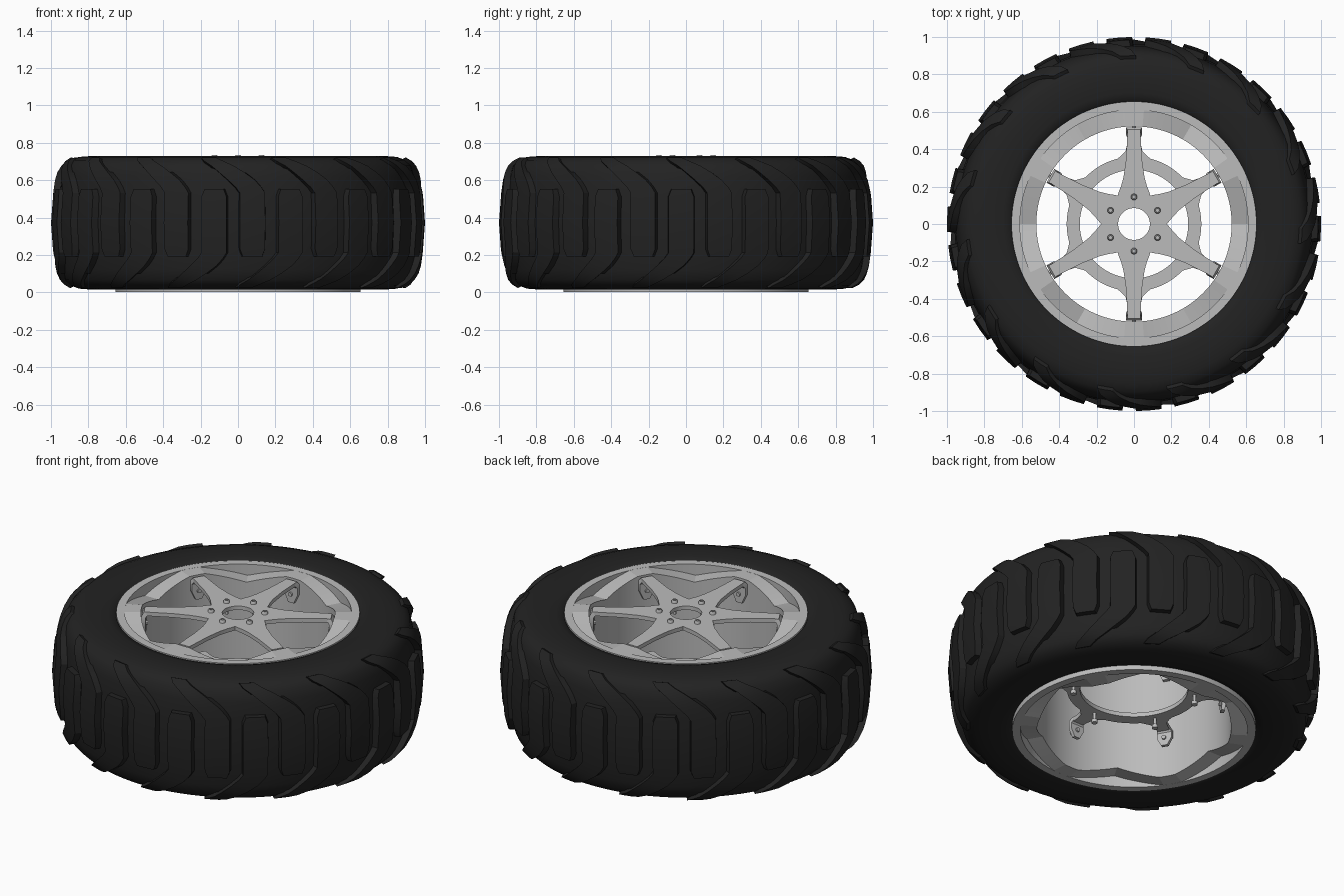
import bpy, bmesh, math
from math import sin, cos, radians, atan2, hypot

if "Cube" in bpy.data.objects:
    bpy.data.objects.remove(bpy.data.objects["Cube"])


def material(name, rgb):
    m = bpy.data.materials.new(name)
    m.diffuse_color = (*rgb, 1)
    m.use_nodes = True
    m.node_tree.nodes["Principled BSDF"].inputs["Base Color"].default_value = m.diffuse_color
    return m


RUBBER = material("black rubber", (0.016, 0.016, 0.016))
METAL = material("light grey metal", (0.5, 0.5, 0.5))
MID = 0.3725          # mid height of the tyre
SPOKES = [30 + 60 * k for k in range(6)]


def pol(r, deg, z):
    return (r * cos(radians(deg)), r * sin(radians(deg)), z)


def make(name, verts, faces, mat, smooth=30):
    me = bpy.data.meshes.new(name)
    me.from_pydata(verts, [], faces)
    bm = bmesh.new()
    bm.from_mesh(me)
    bmesh.ops.recalc_face_normals(bm, faces=bm.faces)
    for f in bm.faces:
        f.smooth = True
    bm.to_mesh(me)
    bm.free()
    me.set_sharp_from_angle(angle=radians(smooth))
    me.materials.append(mat)
    ob = bpy.data.objects.new(name, me)
    bpy.context.collection.objects.link(ob)
    return ob


def loft(sections, closed):
    """Join equal closed cross-sections; wrap round or cap the ends."""
    n, m = len(sections[0]), len(sections)
    verts = [p for s in sections for p in s]
    faces = []
    for i in range(m if closed else m - 1):
        a, b = i * n, (i + 1) % m * n
        for j in range(n):
            k = (j + 1) % n
            faces.append((a + j, a + k, b + k, b + j))
    if not closed:
        faces += [tuple(range(n)), tuple(range((m - 1) * n, m * n))]
    return verts, faces


def merge(parts):
    verts, faces = [], []
    for v, f in parts:
        o = len(verts)
        verts += v
        faces += [tuple(i + o for i in q) for q in f]
    return verts, faces


# Tyre body
half = [(0.64, 0.32), (0.66, 0.345), (0.70, 0.355), (0.78, 0.3575), (0.85, 0.352),
        (0.895, 0.335), (0.925, 0.305), (0.94, 0.25), (0.952, 0.17), (0.96, 0.0)]
prof = half + [(r, -z) for r, z in reversed(half[:-1])]
tyre = [[pol(r, 3.0 * i, MID + z) for r, z in prof] for i in range(120)]
make("tyre", *loft(tyre, True), RUBBER, 40)

# Tread lugs: upright bar in the middle, arm curving over one shoulder
path = [(0, -0.18, 0.984, 3.0), (0, -0.14, 0.99, 3.9), (0, 0.0, 1.0, 3.9), (0, 0.16, 0.988, 3.9),
        (-1.2, 0.19, 0.984, 4.0), (-3.5, 0.23, 0.978, 4.2), (-6.5, 0.27, 0.968, 4.0),
        (-9.5, 0.305, 0.952, 3.6), (-12.5, 0.33, 0.930, 3.2), (-14.5, 0.348, 0.90, 2.6)]


def lug(phi, side):
    secs = []
    for d, z, r, w in path:
        a, zz = phi + d, MID + side * z
        zb = MID + side * (z - (0.03 if z > 0.3 else 0))
        secs.append([pol(r - 0.06, a - w - 0.6, zb), pol(r, a - w, zz),
                     pol(r, a, zz), pol(r, a + w, zz), pol(r - 0.06, a + w + 0.6, zb)])
    return loft(secs, False)


for name, side, start in (("upper_tread_lugs", 1, -85.5), ("lower_tread_lugs", -1, -97.5)):
    make(name, *merge([lug(start + 24 * k, side) for k in range(15)]), RUBBER, 25)

# Rim: barrel with flanges; shallow V pockets between the spokes on both sides
rim = []
TOP = 0.722
for i in range(144):
    a = 2.5 * i
    off = abs((a - 30 + 30) % 60 - 30)             # degrees from nearest spoke
    d = max(0, off - 5) / 25 * 0.065 + 0.0005
    rim.append([pol(r, a, z) for r, z in (
        (0.522, TOP - d), (0.61, TOP - d), (0.61, TOP), (0.655, TOP), (0.655, 0.68),
        (0.63, 0.64), (0.63, 0.1), (0.655, 0.05), (0.655, 0.003), (0.61, 0.003),
        (0.61, 0.003 + d), (0.522, 0.003 + d))])
make("rim", *loft(rim, True), METAL, 8)


# Flat star plates with a round centre hole
def star(name, outline, inner, z0, z1):
    """outline: one half arm as (along, across), from tip edge to valley."""
    pts = [(u, -v) for u, v in reversed(outline)] + outline[:-1]
    secs = []
    for s in SPOKES:
        for u, v in pts:
            r, a = hypot(u, v), s + math.degrees(atan2(v, u))
            secs.append([pol(r, a, z0), pol(r, a, z1), pol(inner, a, z1), pol(inner, a, z0)])
    make(name, *loft(secs, True), METAL, 35)


def arc(r, *degs):
    return [(r * cos(radians(d)), r * sin(radians(d))) for d in degs]


star("spokes", [(0.505, 0), (0.505, 0.034), (0.35, 0.042), (0.25, 0.056), (0.20, 0.070),
                (0.175, 0.080)] + arc(0.175, 30), 0.085, 0.695, 0.718)
star("inner_ring", [(0.485, 0), (0.485, 0.034), (0.43, 0.036), (0.39, 0.045), (0.365, 0.07)]
     + arc(0.36, 14, 18, 22, 26, 30), 0.29, 0.255, 0.28)


# Bent tabs at the arm ends
def tab(s, r, z, drop):
    side = [(r - 0.03, z, .034), (r - 0.006, z - 0.004, .036), (r + 0.004, z - 0.018, .042),
            (r + 0.004, z - drop * 0.6, .042), (r + 0.004, z - drop, .018)]
    secs = []
    for i, (q, h, w) in enumerate(side):
        qi, hi = (q, h - 0.02) if i == 0 else (q - 0.02, h if i > 2 else h - 0.016)
        ring = []
        for rr, hh, ww in ((q, h, w), (q, h, -w), (qi, hi, -w), (qi, hi, w)):
            ring.append(pol(hypot(rr, ww), s + math.degrees(atan2(ww, rr)), hh))
        secs.append(ring)
    return loft(secs, False)


make("spoke_tabs", *merge([tab(s, 0.512, 0.718, 0.13) for s in SPOKES]), METAL)
make("inner_ring_tabs", *merge([tab(s, 0.49, 0.28, 0.11) for s in SPOKES]), METAL)


# Bolts, as stacked circles along the upright axis
def bolt(r, s, steps):
    cx, cy, _ = pol(r, s, 0)
    return loft([[(cx + q * cos(t * math.pi / 8), cy + q * sin(t * math.pi / 8), z)
                  for t in range(16)] for q, z in steps], False)


make("hub_bolts", *merge([bolt(0.145, s, [(0.009, 0.65), (0.009, 0.69), (0.017, 0.69),
                                           (0.017, 0.728), (0.013, 0.735), (0.008, 0.735),
                                           (0.008, 0.725)])
                          for s in SPOKES]), METAL)
make("ring_bolts", *merge([bolt(0.33, s, [(0.016, 0.195), (0.016, 0.215), (0.009, 0.215),
                                           (0.009, 0.29)])
                           for s in SPOKES]), METAL)


# Small pins through the tabs
def pin(s, r, z):
    secs = []
    for q, rr in ((0.012, r - 0.026), (0.012, r + 0.03)):
        secs.append([pol(hypot(rr, q * cos(t * math.pi / 6)),
                         s + math.degrees(atan2(q * cos(t * math.pi / 6), rr)),
                         z + q * sin(t * math.pi / 6)) for t in range(12)])
    return loft(secs, False)


make("tab_pins", *merge([pin(s, 0.512, 0.64) for s in SPOKES]
                        + [pin(s, 0.49, 0.215) for s in SPOKES]), METAL)
